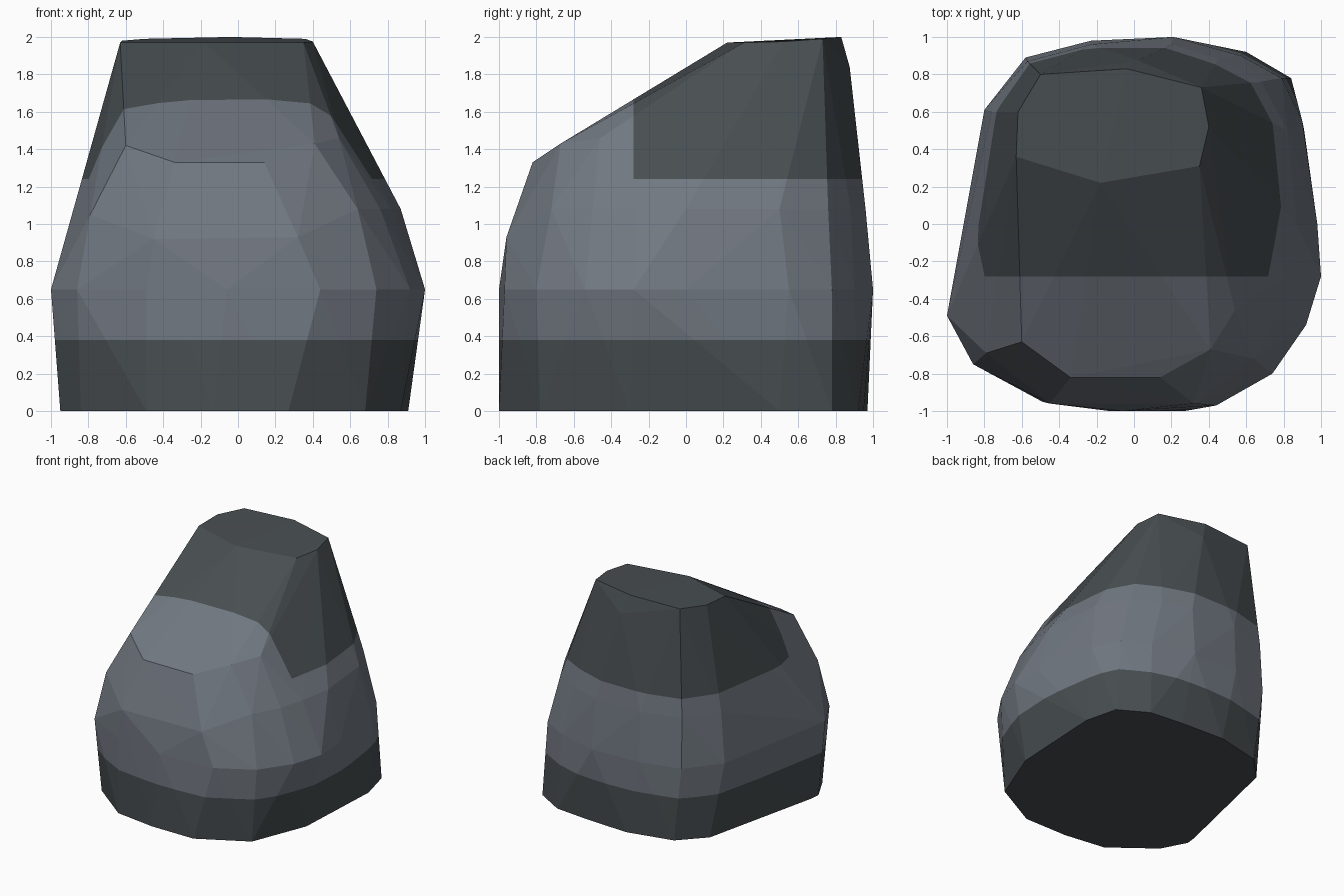
import bpy
import bmesh
from mathutils import Vector

start_cube = bpy.data.objects.get("Cube")
if start_cube:
    bpy.data.objects.remove(start_cube, do_unlink=True)

BASE_TOP, CAP_BOTTOM, CAP_FRONT = .38, 1.24, -.28


def flat_material(name, color):
    material = bpy.data.materials.new(name)
    material.use_nodes = True
    material.diffuse_color = color
    shader = material.node_tree.nodes["Principled BSDF"]
    shader.inputs["Base Color"].default_value = color
    shader.inputs["Roughness"].default_value = .9
    return material


def ring(height, outline):
    return [Vector((x, y, height)) for x, y in outline]


# Horizontal outlines: ground, widest level and shoulder
ground = ring(0, [
    (-.95, -.47), (-.84, -.68), (-.49, -.95), (-.13, -1), (.27, -1),
    (.68, -.78), (.87, -.3), (.91, .5), (.84, .78), (.6, .92),
    (.3, .95), (-.1, .97), (-.5, .88), (-.7, .67), (-.94, -.38)])
waist = ring(.65, [
    (-1, -.49), (-.86, -.75), (-.49, -.95), (-.06, -1), (.44, -.97),
    (.74, -.8), (.92, -.54), (1, -.28), (.98, 0), (.9, .55), (.79, .78),
    (.57, .9), (.21, 1), (-.23, .98), (-.58, .89), (-.8, .61)])
shoulder = ring(1.08, [
    (.64, -.72), (.76, -.5), (.82, -.28), (.87, 0), (.82, .5), (.68, .76),
    (.45, .88), (.2, .96), (-.23, .96), (-.57, .87), (-.76, .6)])

# Chiselled front corners, back bulge and tilted summit
front = [Vector(p) for p in (
    (-.45, -.96, .92), (.32, -.96, .93), (-.79, -.69, 1.05),
    (-.34, -.82, 1.33), (.14, -.82, 1.33), (-.6, -.63, 1.42),
    (.41, -.67, 1.43), (.54, -.46, 1.46))]
summit = [Vector(p) for p in (
    (.02, .875, 1.84), (-.63, .36, 1.97), (-.62, .6, 1.98),
    (-.5, .8, 1.99), (-.04, .83, 2), (.36, .73, 1.99), (.4, .52, 1.975),
    (.35, .31, 1.97), (-.18, .22, 1.97))]

# Faceted rock body wrapped around the outlines
bm = bmesh.new()
for point in ground + waist + shoulder + front + summit:
    bm.verts.new(point)
hull = bmesh.ops.convex_hull(bm, input=bm.verts[:], use_existing_faces=False)
loose = [v for v in bm.verts if not v.link_faces]
bmesh.ops.delete(bm, geom=loose, context="VERTS")


def cut(faces, point, normal):
    geometry = {item for f in faces for item in (f, *f.edges, *f.verts)}
    bmesh.ops.bisect_plane(bm, geom=list(geometry), dist=.0001,
                           plane_co=point, plane_no=normal)


# Straight colour borders
for height in (BASE_TOP, CAP_BOTTOM):
    cut(bm.faces, (0, 0, height), (0, 0, 1))
cap_faces = [f for f in bm.faces if f.calc_center_median().z > CAP_BOTTOM]
cut(cap_faces, (0, CAP_FRONT, 0), (0, 1, 0))

# Dark base and dark rear cap, lighter band between
for face in bm.faces:
    center = face.calc_center_median()
    in_cap = center.z > CAP_BOTTOM and center.y > CAP_FRONT
    face.material_index = int(center.z < BASE_TOP or in_cap)
    face.smooth = False
bmesh.ops.recalc_face_normals(bm, faces=bm.faces[:])

mesh = bpy.data.meshes.new("boulder")
bm.to_mesh(mesh)
bm.free()
mesh.materials.append(flat_material("blue grey stone", (.165, .187, .219, 1)))
mesh.materials.append(flat_material("dark slate stone", (.065, .077, .083, 1)))
boulder = bpy.data.objects.new("boulder", mesh)
bpy.context.collection.objects.link(boulder)
